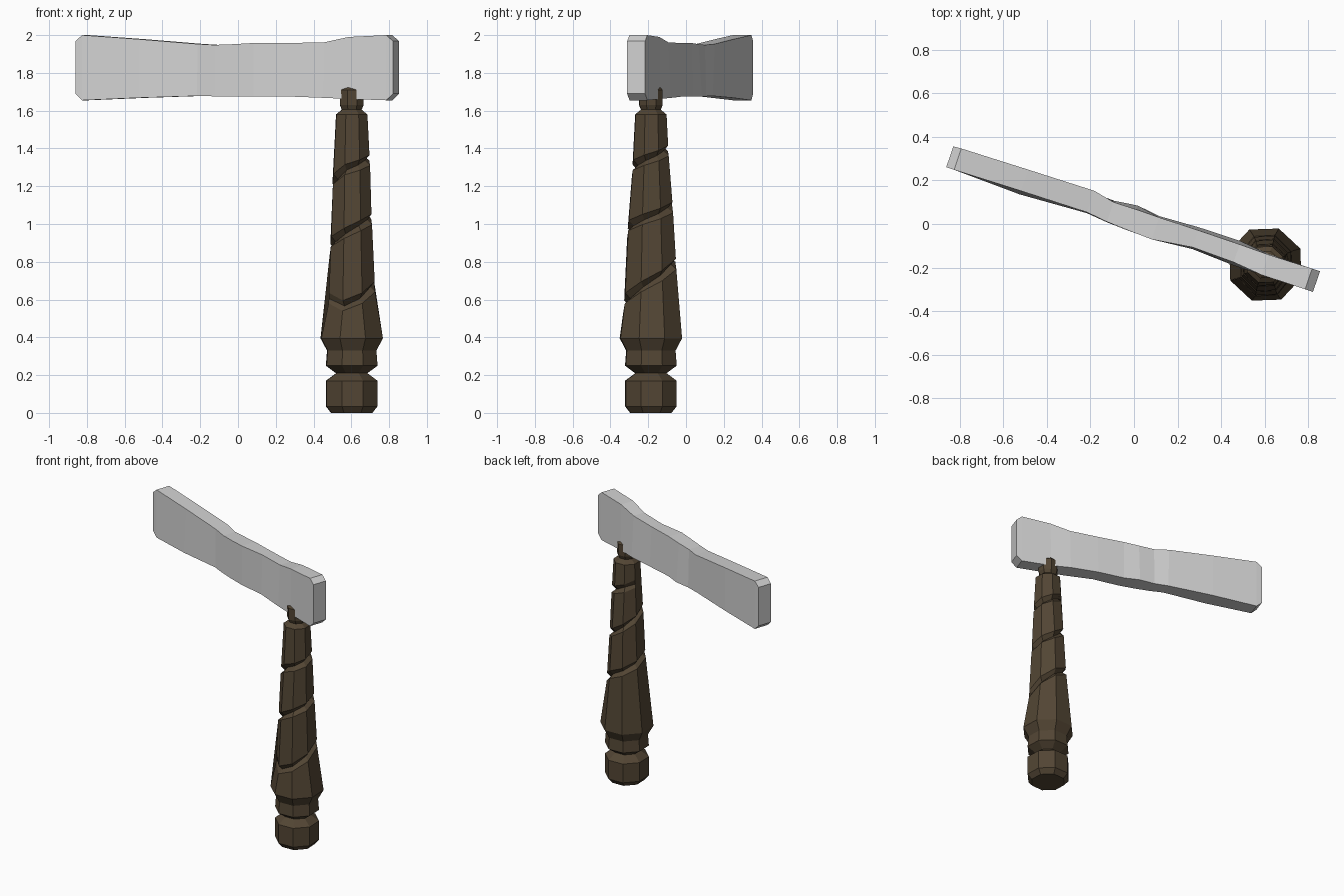
import bpy, bmesh, math
from mathutils import Vector

if "Cube" in bpy.data.objects:
    bpy.data.objects.remove(bpy.data.objects["Cube"])


def material(name, rgb):
    m = bpy.data.materials.new(name)
    m.diffuse_color = (*rgb, 1)
    m.use_nodes = True
    m.node_tree.nodes["Principled BSDF"].inputs["Base Color"].default_value = m.diffuse_color
    return m


def make_object(name, bm, mat):
    bmesh.ops.remove_doubles(bm, verts=bm.verts, dist=0.0005)
    bmesh.ops.recalc_face_normals(bm, faces=bm.faces)
    mesh = bpy.data.meshes.new(name)
    bm.to_mesh(mesh)
    bm.free()
    mesh.materials.append(mat)
    ob = bpy.data.objects.new(name, mesh)
    bpy.context.collection.objects.link(ob)
    return ob


def lerp(points, x):
    for (x0, y0), (x1, y1) in zip(points, points[1:]):
        if x <= x1:
            return y0 + (y1 - y0) * (x - x0) / (x1 - x0)
    return points[-1][1]


wood = material("dark brown wood", (0.085, 0.06, 0.034))
steel = material("light grey", (0.64, 0.64, 0.64))

# Handle: eight-sided turned grip with a spiral groove climbing three turns
SIDES = 8
CENTRE = Vector((0.602, -0.186, 0))
foot = [(0, 0.108), (0.035, 0.135), (0.17, 0.135), (0.21, 0.082),
        (0.25, 0.135), (0.33, 0.129), (0.395, 0.163)]
peg = [(1.58, 0.082), (1.605, 0.052), (1.63, 0.062), (1.71, 0.062), (1.738, 0.03)]
taper = [(0.39, 0.163), (0.55, 0.133), (0.8, 0.124), (1.1, 0.107), (1.4, 0.091), (1.58, 0.082)]
climb = [(0, 0.60), (0.125, 0.56), (0.25, 0.6), (0.5, 0.72), (0.625, 0.78), (1, 0.90),
         (1.25, 0.985), (1.625, 1.08), (2.125, 1.28), (2.625, 1.38), (3, 1.46)]

bm = bmesh.new()
columns = []
for k in range(SIDES + 1):
    a = math.radians(202.5 + 2 + 45 * k)
    rows = list(foot)
    for n in range(3):
        t = n + k / SIDES
        z = lerp(climb, t)
        depth = 0 if t == 0 or t > 2.8 else 0.026
        for dz, cut in ((-0.02, 0), (0.006, 1), (0.035, 0)):
            rows.append((z + dz, lerp(taper, z + dz) - depth * cut))
    rows += peg
    col = []
    for z, r in rows:
        c = r / math.cos(math.pi / SIDES)
        oval = 0.06 if 0.5 < z < 1.2 else 0
        col.append(bm.verts.new(CENTRE + Vector(
            (c * math.cos(a) * (1 - oval), c * math.sin(a) * (1 + oval), z))))
    columns.append(col)
for c0, c1 in zip(columns, columns[1:]):
    for i in range(len(c0) - 1):
        bm.faces.new((c0[i], c1[i], c1[i + 1], c0[i + 1]))
bm.faces.new([c[0] for c in columns[:SIDES]])
bm.faces.new([c[-1] for c in columns[:SIDES]])
make_object("handle", bm, wood)

# Head: long wavy slab with chamfered ends
# station: along, front top, front bottom, back top, back bottom, z top, z bottom
stations = [
    (-0.888, -0.05, -0.05, 0.05, 0.05, 1.968, 1.69),
    (-0.85, -0.05, -0.05, 0.053, 0.053, 2.0, 1.655),
    (-0.53, -0.043, -0.06, 0.06, 0.06, 1.978, 1.668),
    (-0.21, -0.038, -0.042, 0.066, 0.055, 1.953, 1.678),
    (-0.11, -0.05, -0.052, 0.045, 0.052, 1.948, 1.676),
    (0.0, -0.056, -0.057, 0.047, 0.066, 1.952, 1.675),
    (0.11, -0.06, -0.058, 0.046, 0.052, 1.958, 1.675),
    (0.3, -0.034, -0.042, 0.048, 0.062, 1.958, 1.675),
    (0.5, -0.038, -0.052, 0.048, 0.064, 1.962, 1.668),
    (0.64, -0.052, -0.052, 0.046, 0.05, 1.99, 1.662),
    (0.85, -0.05, -0.05, 0.05, 0.05, 2.0, 1.655),
    (0.888, -0.05, -0.05, 0.05, 0.05, 1.968, 1.69),
]
bm = bmesh.new()
rings = [[bm.verts.new((u, v, z)) for v, z in ((ft, zt), (fb, zb), (bb, zb), (bt, zt))]
         for u, ft, fb, bt, bb, zt, zb in stations]
for r0, r1 in zip(rings, rings[1:]):
    for i in range(4):
        j = (i + 1) % 4
        bm.faces.new((r0[i], r0[j], r1[j], r1[i]))
bm.faces.new(rings[0])
bm.faces.new(rings[-1])
head = make_object("head_slab", bm, steel)
head.location = (-0.004, 0.022, 0)
head.rotation_euler.z = math.radians(-18.8)
